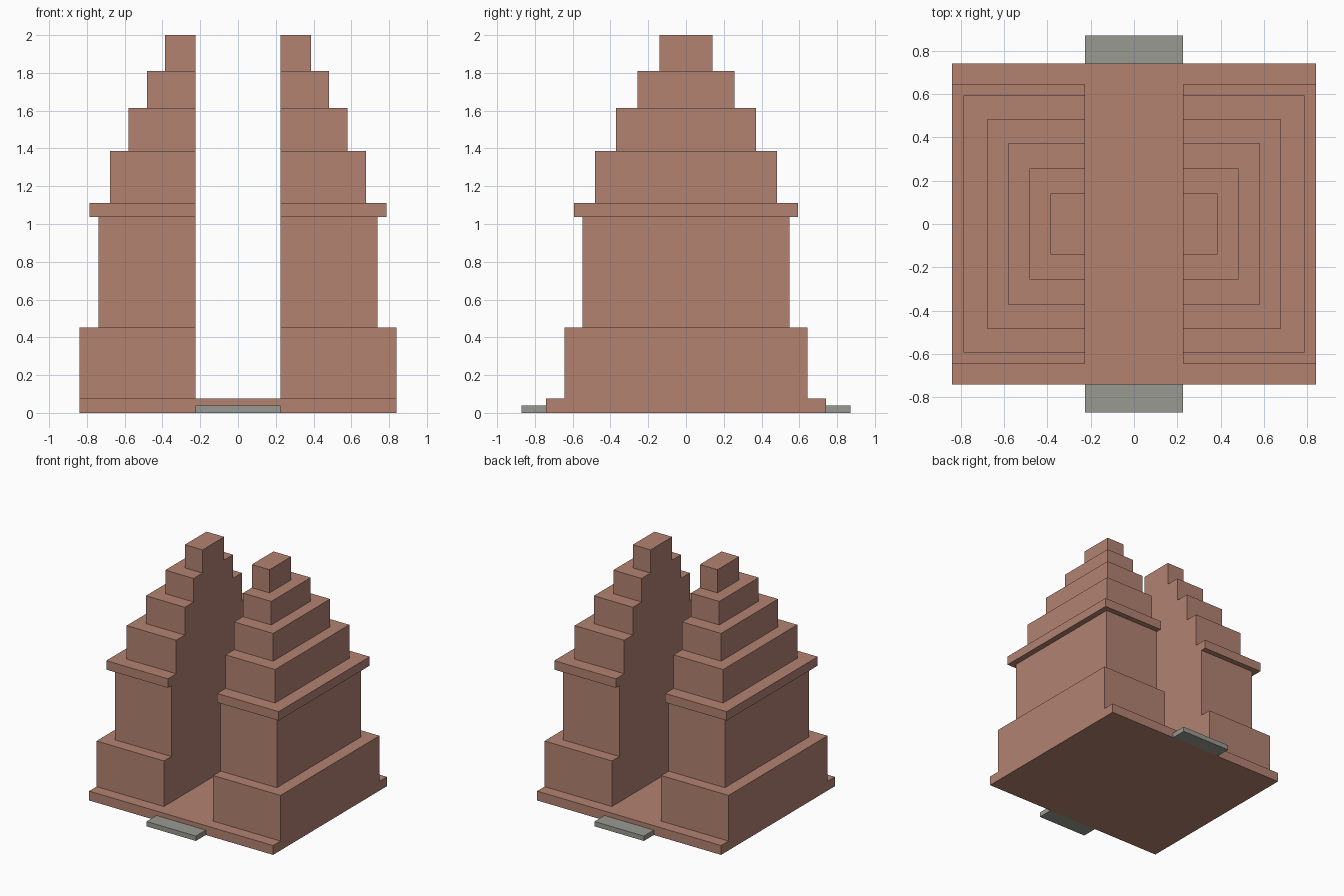
import bpy, bmesh

if "Cube" in bpy.data.objects:
    bpy.data.objects.remove(bpy.data.objects["Cube"])


def material(name, rgb):
    m = bpy.data.materials.new(name)
    m.diffuse_color = (*rgb, 1.0)
    m.use_nodes = True
    m.node_tree.nodes["Principled BSDF"].inputs["Base Color"].default_value = m.diffuse_color
    return m


brick = material("terracotta brick", (0.445, 0.223, 0.165))
stone = material("grey stone", (0.323, 0.323, 0.292))


def box(name, x, y, z, mat):
    """Axis-aligned box from (min, max) ranges."""
    bm = bmesh.new()
    bmesh.ops.create_cube(bm, size=1.0)
    for v in bm.verts:
        v.co = [r[0] if c < 0 else r[1] for c, r in zip(v.co, (x, y, z))]
    me = bpy.data.meshes.new(name)
    bm.to_mesh(me)
    bm.free()
    me.materials.append(mat)
    ob = bpy.data.objects.new(name, me)
    bpy.context.collection.objects.link(ob)
    return ob


GAP = 0.225  # half width of the passage

# Base slab
box("base_slab", (-0.839, 0.839), (-0.741, 0.741), (0, 0.077), brick)

# Entrance steps, front and back
box("front_step", (-GAP, GAP), (-0.870, -0.741), (0, 0.04), stone)
box("back_step", (-GAP, GAP), (0.741, 0.870), (0, 0.04), stone)

# Stepped tiers of the split gate: name, outer x, half depth, top z
tiers = [
    ("plinth", 0.839, 0.644, 0.453),
    ("body", 0.738, 0.548, 1.036),
    ("cornice", 0.786, 0.593, 1.110),
    ("roof_tier_1", 0.677, 0.483, 1.386),
    ("roof_tier_2", 0.580, 0.371, 1.615),
    ("roof_tier_3", 0.483, 0.257, 1.809),
    ("roof_tier_4", 0.386, 0.141, 2.000),
]
z = 0.077
for name, ox, d, top in tiers:
    box("right_" + name, (GAP, ox), (-d, d), (z, top), brick)
    box("left_" + name, (-ox, -GAP), (-d, d), (z, top), brick)
    z = top
